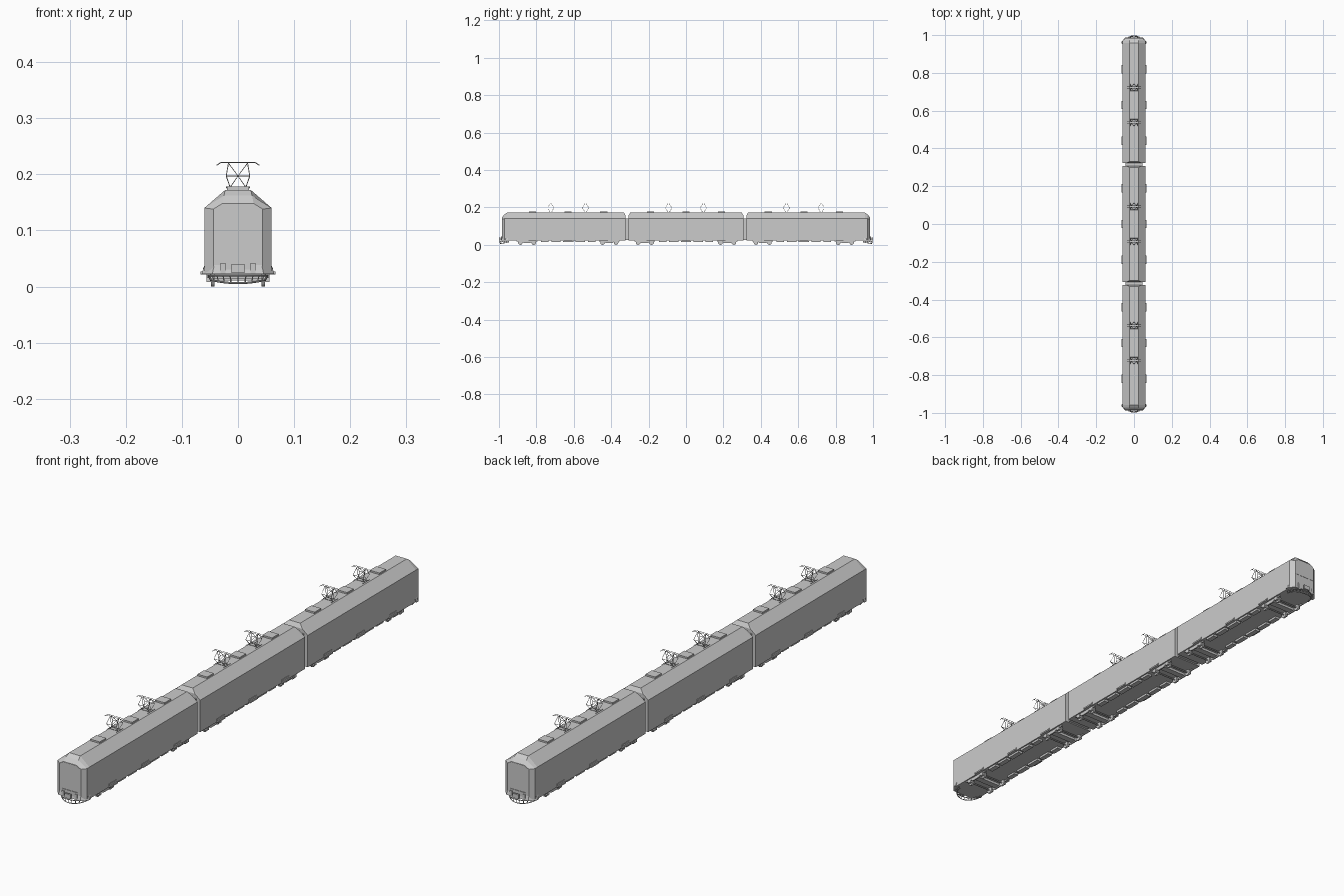
import bpy, bmesh, math
from mathutils import Matrix

if "Cube" in bpy.data.objects:
    bpy.data.objects.remove(bpy.data.objects["Cube"])

PITCH = 0.63      # spacing of the carriages
HALF = 0.307      # half length of a plain carriage


def add_mesh(name, bm):
    bmesh.ops.recalc_face_normals(bm, faces=bm.faces)
    me = bpy.data.meshes.new(name)
    bm.to_mesh(me)
    bm.free()
    ob = bpy.data.objects.new(name, me)
    bpy.context.collection.objects.link(ob)
    return ob


def boxes(name, spans):
    """One object from several boxes, each given as (x0, x1, y0, y1, z0, z1)."""
    bm = bmesh.new()
    for x0, x1, y0, y1, z0, z1 in spans:
        m = Matrix.Translation(((x0 + x1) / 2, (y0 + y1) / 2, (z0 + z1) / 2))
        m = m @ Matrix.Diagonal((abs(x1 - x0), abs(y1 - y0), z1 - z0, 1))
        bmesh.ops.create_cube(bm, size=1, matrix=m)
    return add_mesh(name, bm)


def loft(name, rings):
    """Join rings of points with quads and cap both ends."""
    bm = bmesh.new()
    vs = [[bm.verts.new(p) for p in r] for r in rings]
    n = len(vs[0])
    for a, b in zip(vs, vs[1:]):
        for i in range(n):
            bm.faces.new((a[i], a[(i + 1) % n], b[(i + 1) % n], b[i]))
    bm.faces.new(vs[0])
    bm.faces.new(vs[-1])
    return add_mesh(name, bm)


def tubes(name, paths, radius):
    cu = bpy.data.curves.new(name, 'CURVE')
    cu.dimensions = '3D'
    cu.bevel_depth = radius
    cu.bevel_resolution = 0
    cu.use_fill_caps = True
    for pts in paths:
        sp = cu.splines.new('POLY')
        sp.points.add(len(pts) - 1)
        for p, co in zip(sp.points, pts):
            p.co = (*co, 1)
    ob = bpy.data.objects.new(name, cu)
    bpy.context.collection.objects.link(ob)
    return ob


def section(y, zb=0.022, w=0.06, ze=0.14, r=0.023, zt=0.172):
    half = [(w, zb), (w, ze), (r, zt)]
    return [(x, y, z) for x, z in half] + [(-x, y, z) for x, z in half[::-1]]


def plain_end(y, s):
    """Carriage end with a small bevel on the roof, s is the outward direction."""
    return [section(y, zt=0.158, r=0.038), section(y - s * 0.009)]


def wheel(bm, x, y):
    m = Matrix.Translation((x, y, 0.0125)) @ Matrix.Rotation(math.pi / 2, 4, 'Y')
    bmesh.ops.create_cone(bm, cap_ends=True, segments=16, radius1=0.0125,
                          radius2=0.0125, depth=0.006, matrix=m)


def bogie(y):
    bm = bmesh.new()
    spans = []
    for s in (-1, 1):
        for dy in (-0.036, 0.036):
            wheel(bm, s * 0.045, y + dy)
            # axle box and spring
            spans.append((s * 0.048, s * 0.056, y + dy - 0.007, y + dy + 0.007, 0.008, 0.022))
        # side frame with dropped middle
        prof = [(-0.055, 0.023), (-0.055, 0.017), (-0.025, 0.015), (-0.016, 0.009),
                (0.016, 0.009), (0.025, 0.015), (0.055, 0.017), (0.055, 0.023)]
        loft("bogie_side_frame", [[(s * x, y + a, z) for a, z in prof] for x in (0.049, 0.054)])
    for dy in (-0.036, 0.036):
        spans.append((-0.044, 0.044, y + dy - 0.002, y + dy + 0.002, 0.0105, 0.0145))
    spans.append((-0.05, 0.05, y - 0.012, y + 0.012, 0.013, 0.023))
    add_mesh("wheels", bm)
    boxes("bogie_parts", spans)


def pantograph(y):
    p = []
    for s in (-1, 1):
        p.append([(s * 0.02, y - 0.02, 0.176), (s * 0.02, y + 0.02, 0.176)])     # base rails
        p.append([(-0.021, y + s * 0.008, 0.177), (0.021, y + s * 0.008, 0.177)])
        p.append([(-0.021, y + s * 0.018, 0.197), (0.021, y + s * 0.018, 0.197)])  # knee bars
        for t in (-1, 1):                                                        # bent arms
            p.append([(t * 0.014, y + s * 0.004, 0.177), (t * 0.021, y + s * 0.018, 0.197),
                      (t * 0.017, y + s * 0.003, 0.220)])
            p.append([(t * 0.014, y + s * 0.004, 0.177), (0, y + s * 0.018, 0.197),
                      (t * 0.017, y + s * 0.003, 0.220)])                        # cross braces
        p.append([(-0.038, y + s * 0.004, 0.216), (-0.030, y + s * 0.004, 0.2215),
                  (0.030, y + s * 0.004, 0.2215), (0.038, y + s * 0.004, 0.216)])  # contact bow
    tubes("pantograph", p, 0.0009)


def cab(s):
    """Driving end details at the s side of the y axis."""
    yf = s * 0.984
    # windscreen panel, slightly proud of the nose
    scr = [(-0.043, 0.082), (0.043, 0.082), (0.043, 0.138), (0.027, 0.147),
           (-0.027, 0.147), (-0.043, 0.138)]
    loft("windscreen", [[(x, y, z) for x, z in scr] for y in (s * 0.98, s * 0.985)])
    # buffer beam, side cheeks and coupler
    boxes("buffer_beam", [(-0.031, 0.031, s * 0.96, s * 0.986, 0.022, 0.048),
                          (-0.031, -0.022, yf, s * 0.989, 0.022, 0.042),
                          (0.022, 0.031, yf, s * 0.989, 0.022, 0.042)])
    boxes("coupler", [(-0.006, 0.006, s * 0.97, s * 0.994, 0.028, 0.036),
                      (-0.012, 0.012, s * 0.992, s * 0.999, 0.024, 0.040)])
    # flared apron around the nose corners
    apron = [(-0.065, 0.955), (0.065, 0.955), (0.065, 0.966), (0.046, 0.988),
             (-0.046, 0.988), (-0.065, 0.966)]
    loft("nose_apron", [[(x, s * y, 0.022) for x, y in apron],
                        [(x * 0.92, s * (y - 0.004), 0.038) for x, y in apron]])

    # curved slatted obstacle deflector
    def arc(a, k, z):
        return (0.053 * k * math.sin(a), s * (0.948 + 0.049 * k * math.cos(a)), z)
    angs = [math.radians(-90 + 15 * i) for i in range(13)]

    def low(a):
        return 0.006 + 0.006 * abs(math.sin(a)) ** 2
    rails = [[arc(a, 1, 0.020) for a in angs], [arc(a, 0.93, low(a)) for a in angs]]
    tubes("deflector_rails", rails, 0.0018)
    tubes("deflector_slats", [[arc(a, 1, 0.020), arc(a, 0.93, low(a))] for a in angs], 0.0013)


# carriage bodies: a plain middle one and two with driving ends
loft("middle_carriage_body", plain_end(-HALF, -1) + plain_end(HALF, 1)[::-1])
for s in (-1, 1):
    loft("end_carriage_body", plain_end(s * (PITCH - HALF), -s) + [
        section(s * 0.957),
        section(s * 0.971, zt=0.162, r=0.025),
        section(s * 0.984, zb=0.034, w=0.044, ze=0.138, r=0.028, zt=0.148)])
    # recessed gangway between carriages
    gy = s * PITCH / 2
    boxes("gangway", [(-0.045, 0.045, gy - 0.012, gy + 0.012, 0.026, 0.142)])
    cab(s)

for c in (-PITCH, 0, PITCH):
    for dy in (-0.22, 0.22):
        bogie(c + dy)
    for dy in (-0.093, 0.093):
        pantograph(c + dy)
    roof, steps, under = [], [], []
    for dy in (-0.19, 0, 0.19):
        y = c + dy
        roof.append((-0.02, 0.02, y - 0.019, y + 0.019, 0.168, 0.178))
        for s in (-1, 1):
            steps.append((s * 0.055, s * 0.0665, y - 0.022, y + 0.022, 0.0215, 0.027))
            steps.append((s * 0.055, s * 0.062, y - 0.022, y + 0.022, 0.027, 0.034))
    # underfloor equipment cases along both edges
    for s in (-1, 1):
        for dy, h in ((-0.125, 0.02), (-0.065, 0.025), (0, 0.028), (0.065, 0.025), (0.125, 0.02)):
            under.append((s * 0.036, s * 0.055, c + dy - h, c + dy + h, 0.014, 0.023))
    boxes("roof_vents", roof)
    boxes("door_steps", steps)
    boxes("underfloor_cases", under)
